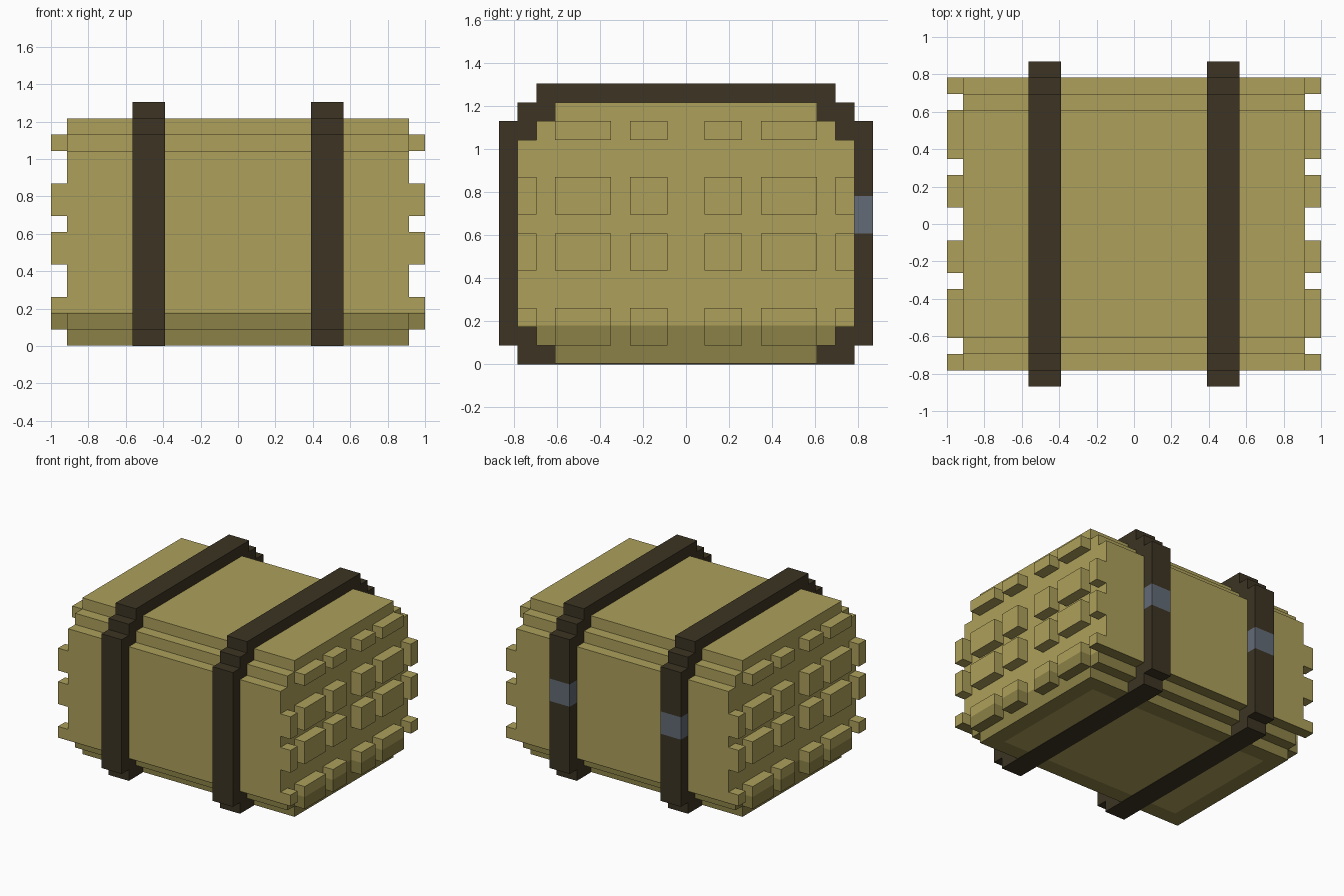
import bpy
import bmesh
from mathutils import Vector

cube = bpy.data.objects.get("Cube")
if cube:
    bpy.data.objects.remove(cube)

U = 2 / 23          # one block
BAND = 0.18         # top of the shaded base band


def material(name, rgb):
    linear = [((c / 255 + 0.055) / 1.055) ** 2.4 for c in rgb] + [1]
    mat = bpy.data.materials.new(name)
    mat.use_nodes = True
    mat.diffuse_color = linear
    bsdf = next(n for n in mat.node_tree.nodes if n.type == 'BSDF_PRINCIPLED')
    bsdf.inputs["Base Color"].default_value = linear
    return mat


straw = material("straw", (173, 160, 91))
dark_straw = material("dark straw", (139, 129, 70))
leather = material("dark leather", (60, 52, 35))
steel = material("blue steel", (99, 107, 118))


def extrude_profile(bm, points, x0, x1):
    """Extrude a closed (y, z) outline, in blocks, from x0 to x1."""
    face = bm.faces.new([bm.verts.new((x0 * U, y * U, z * U)) for y, z in points])
    moved = bmesh.ops.extrude_face_region(bm, geom=[face])["geom"]
    verts = [v for v in moved if isinstance(v, bmesh.types.BMVert)]
    bmesh.ops.translate(bm, verts=verts, vec=((x1 - x0) * U, 0, 0))
    # the extruded-from face stays as the near cap
    bmesh.ops.recalc_face_normals(bm, faces=bm.faces)


def mirrored(half):
    return half + [(-y, z) for y, z in reversed(half)]


def cut(bm, point, normal):
    geom = bm.verts[:] + bm.edges[:] + bm.faces[:]
    bmesh.ops.bisect_plane(bm, geom=geom, plane_co=point, plane_no=normal)


def finish(bm, name, mats, rule):
    bm.normal_update()
    for f in bm.faces:
        f.material_index = int(rule(f))
    mesh = bpy.data.meshes.new(name)
    bm.to_mesh(mesh)
    bm.free()
    for m in mats:
        mesh.materials.append(m)
    obj = bpy.data.objects.new(name, mesh)
    bpy.context.collection.objects.link(obj)


# Bale body: stepped outline, darker base band, straw panel inset underneath
bm = bmesh.new()
body = [(7, 0.03), (7, 1), (8, 1), (8, 2), (9, 2),
        (9, 12), (8, 12), (8, 13), (7, 13), (7, 14)]
extrude_profile(bm, mirrored(body), -10.5, 10.5)
cut(bm, (0, 0, BAND), (0, 0, 1))
base = min(bm.faces, key=lambda f: f.calc_center_median().z)
bmesh.ops.inset_individual(bm, faces=[base], thickness=2 * U)
finish(bm, "bale_body", [straw, dark_straw],
       lambda f: f != base and f.calc_center_median().z < BAND)

# Straw tufts: a grid of blocks on both ends
columns = [(1, 3), (4, 7), (8, 9)]
rows = [(1, 3), (5, 7), (8, 10), (12, 13)]
bm = bmesh.new()
for y0, y1 in columns:
    for z0, z1 in rows:
        if y1 == 9:
            if z0 == 12:
                continue
            z0 = max(z0, 2)
        for side in (-1, 1):
            for end in (-1, 1):
                outline = [(side * y0, z0), (side * y1, z0),
                           (side * y1, z1), (side * y0, z1)]
                extrude_profile(bm, outline, end * 10.5, end * 11.5)
cut(bm, (0, 0, BAND), (0, 0, 1))
finish(bm, "straw_tufts", [straw, dark_straw],
       lambda f: f.calc_center_median().z < BAND)

# Straps: stepped hoops with a steel buckle band at the back
strap = [(9, 0), (9, 1), (10, 1), (10, 13), (9, 13), (9, 14), (8, 14), (8, 15)]
low, high = 7 * U, 9 * U
for name, x in (("right_strap", -5.5), ("left_strap", 5.5)):
    bm = bmesh.new()
    extrude_profile(bm, mirrored(strap), x - 1, x + 1)
    for z in (low, high):
        cut(bm, (0, 0, z), (0, 0, 1))
    cut(bm, (0, 0, 0), (0, 1, 0))

    def is_buckle(f):
        c = f.calc_center_median()
        return c.y > 0 and low < c.z < high

    finish(bm, name, [leather, steel], is_buckle)
